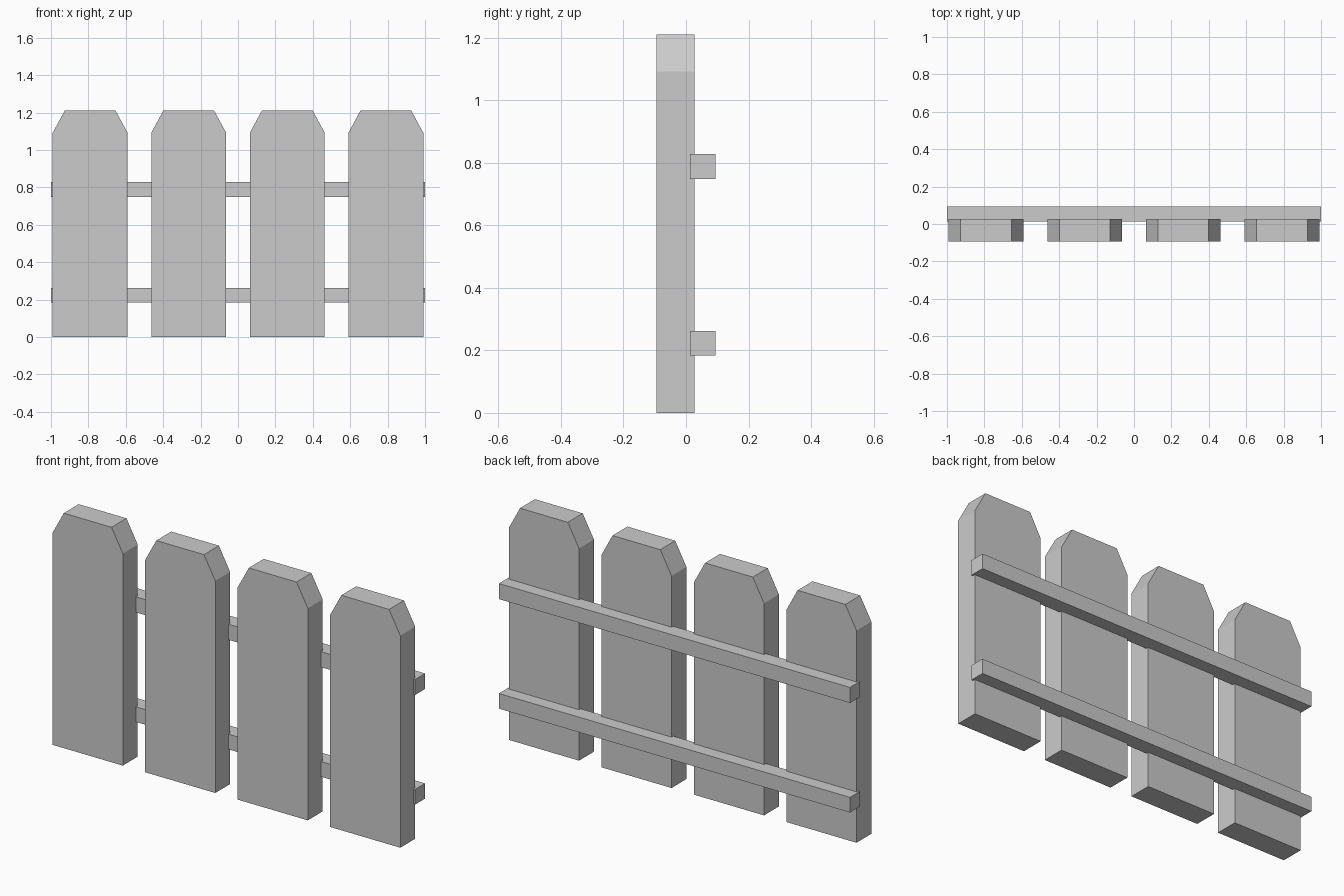
import bpy
import bmesh

if "Cube" in bpy.data.objects:
    bpy.data.objects.remove(bpy.data.objects["Cube"])


def prism(name, profile, y0, y1):
    """Extrude an x-z outline from y0 to y1."""
    bm = bmesh.new()
    face = bm.faces.new([bm.verts.new((x, y0, z)) for x, z in profile])
    ext = bmesh.ops.extrude_face_region(bm, geom=[face])
    verts = [g for g in ext["geom"] if isinstance(g, bmesh.types.BMVert)]
    bmesh.ops.translate(bm, verts=verts, vec=(0, y1 - y0, 0))
    bmesh.ops.recalc_face_normals(bm, faces=bm.faces)
    mesh = bpy.data.meshes.new(name)
    bm.to_mesh(mesh)
    bm.free()
    obj = bpy.data.objects.new(name, mesh)
    bpy.context.collection.objects.link(obj)
    return obj


# Pickets with clipped top corners
half = [(0.2, 0), (0.2, 1.092), (0.136, 1.21)]
outline = half + [(-x, z) for x, z in reversed(half)]
for i in range(4):
    picket = prism(f"picket_{i + 1}", outline, -0.094, 0.027)
    picket.location.x = (i - 1.5) * 0.527

# Horizontal rails, slightly sunk into the back of the pickets
for name, z0, z1 in (("lower_rail", 0.184, 0.262), ("upper_rail", 0.748, 0.828)):
    prism(name, [(-1, z0), (1, z0), (1, z1), (-1, z1)], 0.013, 0.094)
